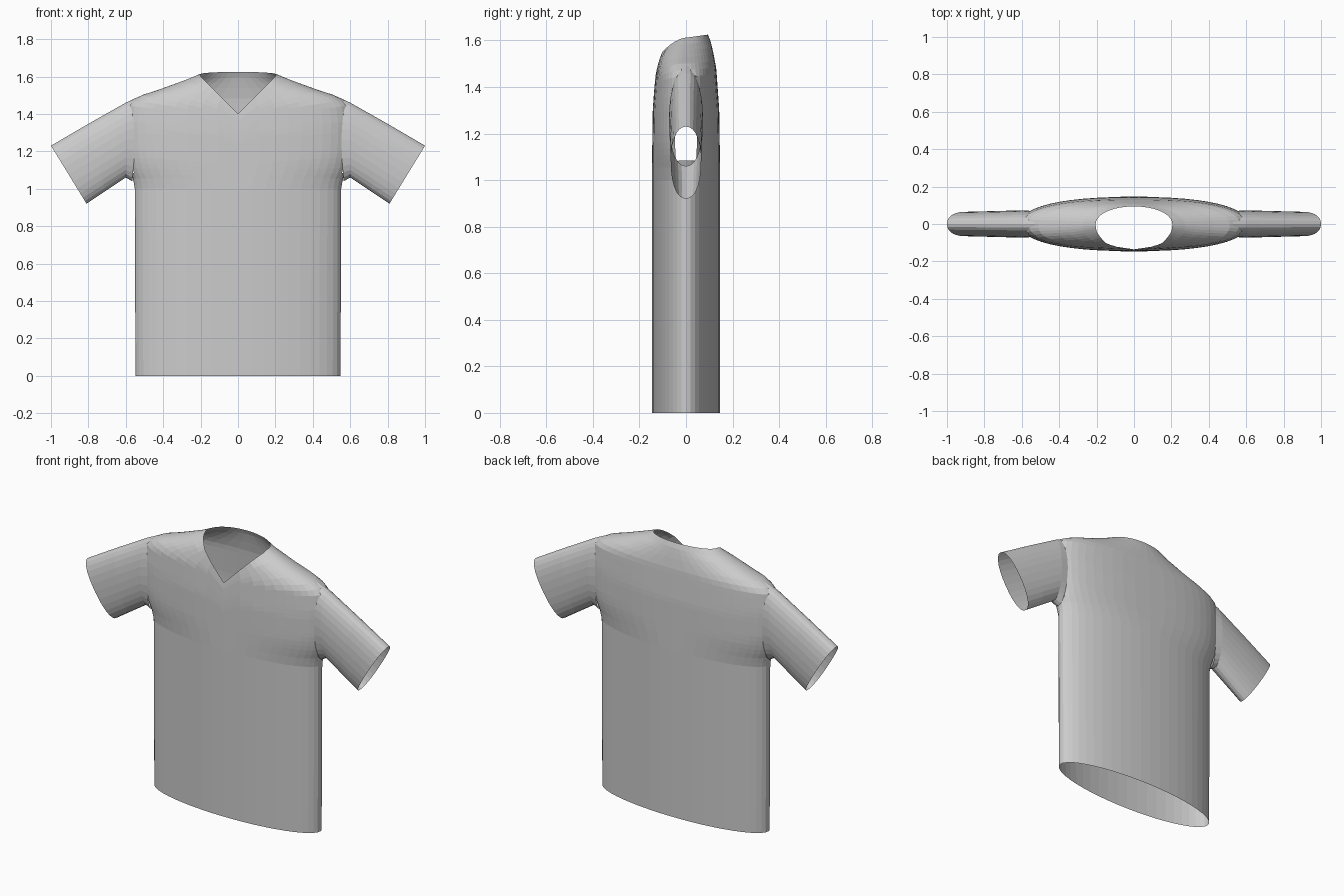
import bpy, bmesh, math

cube = bpy.data.objects.get("Cube")
if cube:
    bpy.data.objects.remove(cube, do_unlink=True)

fabric = bpy.data.materials.new("light grey fabric")
fabric.use_nodes = True
GREY = (0.6, 0.6, 0.6, 1)
fabric.diffuse_color = GREY
fabric.node_tree.nodes["Principled BSDF"].inputs["Base Color"].default_value = GREY

# Body profiles, each a list of (height, value)
WIDTH = [(0, .548), (.9, .548), (1.0, .552), (1.05, .56), (1.1, .58), (1.2, .6), (1.35, .605),
         (1.45, .59), (1.49, .545), (1.505, .5), (1.537, .4), (1.575, .3), (1.6, .23), (1.612, .205), (1.63, .2)]
FRONT = [(0, .147), (1.0, .147), (1.3, .143), (1.45, .132), (1.55, .11), (1.6, .075), (1.63, .05)]
BACK = [(0, .147), (1.0, .147), (1.3, .143), (1.48, .13), (1.55, .117), (1.6, .105), (1.63, .092)]
ROUND = [(0, 2), (1.0, 2), (1.15, 2.4), (1.45, 2.4), (1.6, 2)]
NECK = [(1.4, 0), (1.53, .13), (1.6, .2), (1.612, .205)]


def lookup(table, t):
    for (a, u), (b, v) in zip(table, table[1:]):
        if t <= b:
            return u + (v - u) * max(0, t - a) / (b - a)
    return table[-1][1]


def spow(v, n):
    return math.copysign(abs(v) ** (2 / n), v)


def body_point(angle, z):
    n = lookup(ROUND, z)
    s = math.sin(angle)
    depth = lookup(FRONT if s < 0 else BACK, z)
    return (lookup(WIDTH, z) * spow(math.cos(angle), n), depth * spow(s, n), z)


def neck_height(angle):
    """Height at which the V neckline, or the back neckline, ends the cloth."""
    s = math.sin(angle)
    if s >= 0:
        return 1.612 + .013 * s
    lo, hi = 1.4, 1.612
    for _ in range(30):
        mid = (lo + hi) / 2
        if abs(body_point(angle, mid)[0]) > lookup(NECK, mid):
            lo = mid
        else:
            hi = mid
    return lo


def loft(bm, rings):
    loops = [[bm.verts.new(p) for p in ring] for ring in rings]
    for a, b in zip(loops, loops[1:]):
        for i in range(len(a)):
            j = (i + 1) % len(a)
            bm.faces.new((a[i], a[j], b[j], b[i]))


def finish(bm, name):
    mesh = bpy.data.meshes.new(name)
    bm.to_mesh(mesh)
    bm.free()
    mesh.materials.append(fabric)
    obj = bpy.data.objects.new(name, mesh)
    bpy.context.collection.objects.link(obj)


def angles(count):
    return [2 * math.pi * i / count for i in range(count)]


# Body: straight tube to the chest, then rings that rise to the neckline
ROWS = 22
bm = bmesh.new()
rings = [[body_point(a, 0) for a in angles(48)]]
for r in range(ROWS + 1):
    rings.append([body_point(a, 1 + (neck_height(a) - 1) * r / ROWS) for a in angles(48)])
loft(bm, rings)

# Armholes, open into the sleeves
holes = []
for f in bm.faces:
    c = f.calc_center_median()
    if abs(c.x) > .5 and abs(c.y) < .05 and 1.07 < c.z < 1.45:
        holes.append(f)
bmesh.ops.delete(bm, geom=holes, context='FACES')
finish(bm, "shirt_body")

# Sleeves: rings given by top point, bottom point and half thickness
SLEEVE = [((.53, 1.493), (.565, 1.04), .07),
          ((.6, 1.46), (.6, 1.06), .073),
          ((.8, 1.347), (.71, .987), .069),
          ((1.0, 1.23), (.81, .92), .065)]
for side, name in ((1, "left_sleeve"), (-1, "right_sleeve")):
    bm = bmesh.new()
    rings = []
    for (tx, tz), (bx, bz), half in SLEEVE:
        ring = []
        for a in angles(28):
            k = (1 + spow(math.sin(a), 2.2)) / 2
            ring.append((side * (bx + (tx - bx) * k), half * spow(math.cos(a), 2.2) * side, bz + (tz - bz) * k))
        rings.append(ring)
    loft(bm, rings)
    bmesh.ops.recalc_face_normals(bm, faces=bm.faces)
    finish(bm, name)
